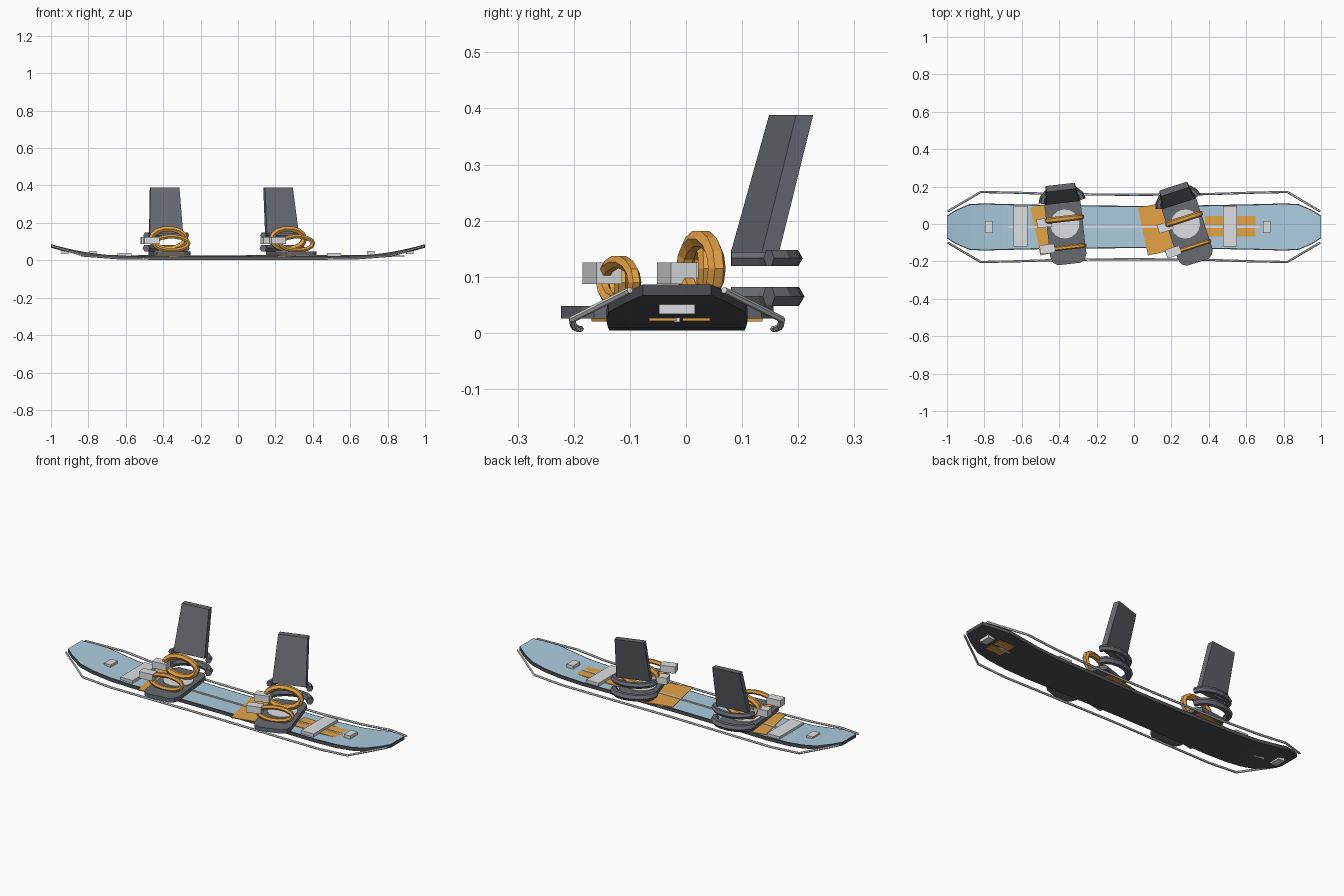
import bpy, bmesh, math
from mathutils import Matrix, Vector

if "Cube" in bpy.data.objects:
    bpy.data.objects.remove(bpy.data.objects["Cube"])

CY = -0.016  # board centre line


def material(name, r, g, b):
    m = bpy.data.materials.new(name)
    m.use_nodes = True
    m.diffuse_color = (r, g, b, 1)
    m.node_tree.nodes["Principled BSDF"].inputs["Base Color"].default_value = (r, g, b, 1)
    return m


BLUE = material("ice blue", 0.41, 0.6, 0.74)
ORANGE = material("orange", 0.79, 0.37, 0.06)
DARK = material("charcoal", 0.075, 0.08, 0.093)
GREY = material("mid grey", 0.135, 0.145, 0.167)
LIGHT = material("light grey", 0.73, 0.74, 0.76)


def finish(name, bm, mats, M=Matrix()):
    bmesh.ops.recalc_face_normals(bm, faces=bm.faces)
    bm.transform(M)
    me = bpy.data.meshes.new(name)
    bm.to_mesh(me)
    bm.free()
    for m in mats:
        me.materials.append(m)
    ob = bpy.data.objects.new(name, me)
    bpy.context.collection.objects.link(ob)


def loft(name, rings, mat, M=Matrix()):
    """Solid skinned through rings of equal length."""
    bm = bmesh.new()
    vs = [[bm.verts.new(p) for p in ring] for ring in rings]
    n = len(vs[0])
    for a, b in zip(vs, vs[1:]):
        for i in range(n):
            j = (i + 1) % n
            bm.faces.new((a[i], a[j], b[j], b[i]))
    bm.faces.new(vs[0])
    bm.faces.new(vs[-1])
    finish(name, bm, [mat], M)


def box(name, x0, x1, y0, y1, z0, z1, mat, M=Matrix()):
    outline = [(x0, y0), (x1, y0), (x1, y1), (x0, y1)]
    loft(name, [[(x, y, z) for x, y in outline] for z in (z0, z1)], mat, M)


def tube(name, points, radius, mat, M=Matrix(), cyclic=False):
    """Six-sided tube along a path."""
    cu = bpy.data.curves.new(name, "CURVE")
    cu.dimensions = "3D"
    cu.bevel_depth = radius
    cu.bevel_resolution = 1
    cu.use_fill_caps = True
    sp = cu.splines.new("POLY")
    sp.points.add(len(points) - 1)
    for p, co in zip(sp.points, points):
        p.co = (*(M @ Vector(co)), 1)
    sp.use_cyclic_u = cyclic
    cu.materials.append(mat)
    ob = bpy.data.objects.new(name, cu)
    bpy.context.collection.objects.link(ob)
    bpy.ops.object.select_all(action="DESELECT")
    ob.select_set(True)
    bpy.context.view_layer.objects.active = ob
    bpy.ops.object.convert(target="MESH")
    for poly in bpy.context.object.data.polygons:
        poly.use_smooth = False


# Board: curved shell with a blue deck inside a dark rim
def rise(x):
    return 0.063 * (max(0, abs(x) - 0.57) / 0.43) ** 2


half = [(0, 0.113), (0.3, 0.115), (0.57, 0.12), (0.7, 0.123), (0.8, 0.126), (0.88, 0.122),
        (0.95, 0.092), (1, 0.061)]
stations = [(-x, w) for x, w in reversed(half[1:])] + half
bm = bmesh.new()
rows = []
for x, w in stations:
    lo = 0.004 + rise(x)
    hi = lo + 0.019
    section = [(-w, lo), (-w, hi), (0.006 - w, hi), (w - 0.006, hi), (w, hi), (w, lo)]
    rows.append([bm.verts.new((x, CY + y, z)) for y, z in section])
for a, b in zip(rows, rows[1:]):
    for i in range(6):
        j = (i + 1) % 6
        f = bm.faces.new((a[i], a[j], b[j], b[i]))
        f.material_index = 1 if i == 2 else 0
for end in (rows[0], rows[-1]):
    bm.faces.new(end)
finish("board", bm, [DARK, BLUE])

# Edge wires standing off both sides of the board
wire = [(0, 0.172, 0.007), (0.4, 0.176, 0.007), (0.65, 0.184, 0.011), (0.82, 0.187, 0.024),
        (0.995, 0.084, 0.076)]
for side, label in ((1, "back"), (-1, "front")):
    path = [(-x, CY + side * y, z) for x, y, z in reversed(wire[1:])]
    path += [(x, CY + side * y, z) for x, y, z in wire]
    tube(label + "_edge_wire", path, 0.006, LIGHT)

# Deck fittings
box("centre_stringer", -0.84, 0.84, CY - 0.005, CY + 0.005, 0.019, 0.0275, LIGHT)
for i, y in enumerate((-0.066, -0.006)):
    box("deck_stripe_%d" % i, 0.38, 0.89, y, y + 0.049, 0.0215, 0.0265, ORANGE)
for label, plate_x, block_x, tip_x in (("right", -0.607, -0.776, -0.925), ("left", 0.513, 0.709, 0.918)):
    box(label + "_cross_plate", plate_x - 0.038, plate_x + 0.038, -0.12, 0.096, 0.018, 0.04, LIGHT)
    for part, x, z in (("deck_block", block_x, 0.031), ("tip_block", tip_x, 0.034)):
        box(label + "_" + part, x - 0.02, x + 0.02, CY - 0.032, CY + 0.032, z, z + 0.018, LIGHT)


def binding(label, px, angle):
    """Binding in local axes: toe at -y, heel at +y."""
    M = Matrix.Translation((px, 0, 0)) @ Matrix.Rotation(math.radians(angle), 4, "Z")

    # Foot plate with chamfered toe
    side = [(0.06, -0.215), (0.085, -0.2), (0.097, -0.17), (0.097, 0.11), (0.075, 0.14)]
    outline = side + [(-x, y) for x, y in reversed(side)]
    loft(label + "_foot_plate", [[(x, y, z) for x, y in outline] for z in (0.026, 0.048)], GREY, M)

    # Mounting disc
    ring = [(0.078 * math.cos(t * math.tau / 16), 0.078 * math.sin(t * math.tau / 16)) for t in range(16)]
    loft(label + "_disc", [[(x, y, z) for x, y in ring] for z in (0.04, 0.052)], LIGHT, M)

    # Heel loops
    for part, z, r in (("lower", 0.065, 0.0195), ("upper", 0.133, 0.0165)):
        arc = [(0.108 * math.cos(t), 0.12 + 0.073 * math.sin(t), z)
               for t in (math.pi * k / 8 for k in range(9))]
        tube(label + "_" + part + "_heel_loop", arc, r, GREY, M)

    # Leaning highback
    rings = []
    for w, y, z in ((0.09, 0.129, 0.143), (0.078, 0.197, 0.388)):
        rings.append([(-w, y - 0.016, z), (w, y - 0.016, z), (w, y + 0.016, z), (-w, y + 0.016, z)])
    loft(label + "_highback", rings, GREY, M)

    # Straps with ratchet buckles
    for part, y, z, rz, r, buckle_y in (("ankle", 0.028, 0.115, 0.054, 0.0165, 0.018),
                                        ("toe", -0.126, 0.09, 0.037, 0.0125, -0.122)):
        hoop = [(0.092 * math.cos(t * math.tau / 14), y, z + rz * math.sin(t * math.tau / 14)) for t in range(14)]
        tube(label + "_" + part + "_strap", hoop, r, ORANGE, M, True)
        box(label + "_" + part + "_buckle", -0.148, -0.068, buckle_y - 0.024, buckle_y + 0.024,
            0.087, 0.125, LIGHT, M)


binding("right", -0.37, 6.5)
binding("left", 0.275, 18)

# Rotated grip pads beside the bindings
for label, x in (("right", -0.41), ("left", 0.165)):
    P = Matrix.Translation((x, CY, 0)) @ Matrix.Rotation(math.radians(12), 4, "Z")
    box(label + "_grip_pad", -0.12, 0.12, -0.13, 0.13, 0.0205, 0.0255, ORANGE, P)
